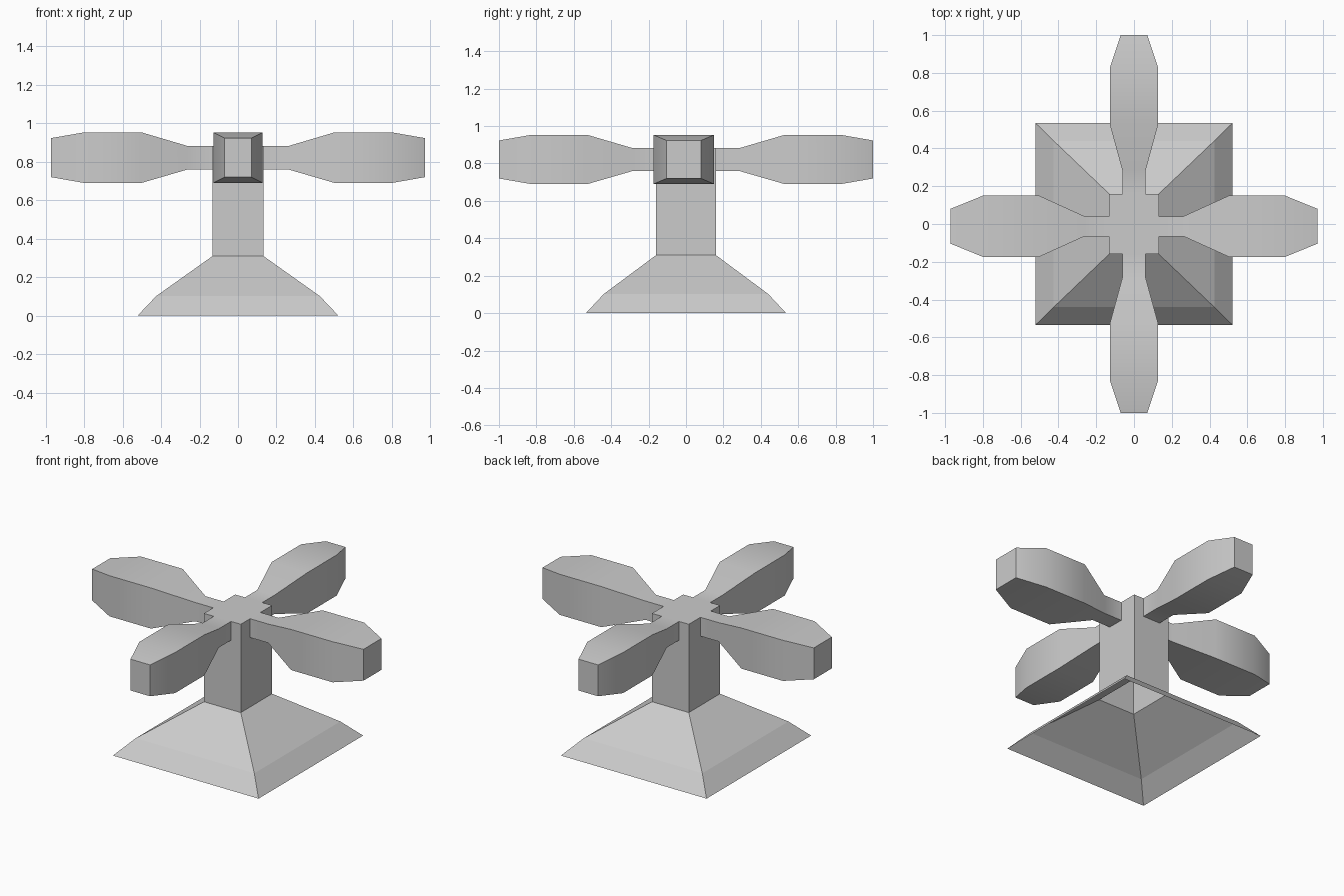
import bpy, bmesh
from mathutils import Matrix
from math import radians

if "Cube" in bpy.data.objects:
    bpy.data.objects.remove(bpy.data.objects["Cube"])

POST_X, POST_Y = 0.132, 0.16      # post half sizes
NECK_LOW, TOP = 0.76, 0.882       # height range of the blade necks
NECK_X, NECK_Y = 0.062, 0.053     # neck half widths of the y blades / x blades
SHIFT = -0.012                    # sideways offset of the x blades


def finish(name, bm, flat_faces=()):
    """Turn a bmesh into an object, smooth except across sharp edges."""
    flat = [f.index for f in flat_faces]
    bmesh.ops.remove_doubles(bm, verts=bm.verts, dist=1e-5)
    bmesh.ops.recalc_face_normals(bm, faces=bm.faces)
    mesh = bpy.data.meshes.new(name)
    bm.to_mesh(mesh)
    bm.free()
    obj = bpy.data.objects.new(name, mesh)
    bpy.context.collection.objects.link(obj)
    bpy.ops.object.select_all(action='DESELECT')
    obj.select_set(True)
    bpy.context.view_layer.objects.active = obj
    bpy.ops.object.shade_smooth_by_angle(angle=radians(48))
    for i in flat:
        mesh.polygons[i].use_smooth = False


def loft(bm, rings):
    """Join successive rings of four points with side faces."""
    loops = [[bm.verts.new(p) for p in ring] for ring in rings]
    for a, b in zip(loops, loops[1:]):
        for i in range(4):
            j = (i + 1) % 4
            bm.faces.new((a[i], a[j], b[j], b[i]))
    return loops


def rect(hx, hy, z):
    return [(-hx, -hy, z), (hx, -hy, z), (hx, hy, z), (-hx, hy, z)]


# Hollow pedestal, open underneath, with a flat-shaded lower band
bm = bmesh.new()
loft(bm, [rect(0.522, 0.535, 0), rect(0.425, 0.44, 0.102), rect(POST_X, POST_Y, 0.31)])
bm.faces.ensure_lookup_table()
bm.faces.index_update()
finish("pedestal", bm, bm.faces[:4])

# Hollow post: four walls notched for the necks, and a flat top
bm = bmesh.new()
rim = []
for turn, half, out, neck, mid in ((0, POST_X, POST_Y, NECK_X, 0), (90, POST_Y, POST_X, NECK_Y, SHIFT),
                                   (180, POST_X, POST_Y, NECK_X, 0), (270, POST_Y, POST_X, NECK_Y, -SHIFT)):
    outline = [(-half, 0.31), (half, 0.31), (half, TOP), (mid + neck, TOP), (mid + neck, NECK_LOW),
               (mid - neck, NECK_LOW), (mid - neck, TOP), (-half, TOP)]
    spin = Matrix.Rotation(radians(turn), 3, 'Z')
    wall = [bm.verts.new(spin @ Matrix.Translation((a, -out, z)).translation) for a, z in outline]
    bm.faces.new(wall)
    rim += [wall[i].co.copy() for i in (7, 6, 3)]
bm.faces.new([bm.verts.new(p) for p in rim])
finish("post", bm)

# Blades: stations of (distance, half width, low z, high z)
X_BLADE = [(POST_X, NECK_Y, NECK_LOW, TOP), (0.262, NECK_Y, NECK_LOW, TOP),
           (0.502, 0.162, 0.69, 0.953), (0.8, 0.162, 0.69, 0.953), (0.972, 0.092, 0.72, 0.923)]
Y_BLADE = [(POST_Y, NECK_X, NECK_LOW, TOP), (0.285, NECK_X, NECK_LOW, TOP),
           (0.527, 0.128, 0.69, 0.953), (0.828, 0.128, 0.69, 0.953), (1.0, 0.07, 0.72, 0.923)]


def blade(name, stations, axis, side):
    bm = bmesh.new()
    rings = []
    for d, w, low, high in stations:
        corners = [(-w, low), (w, low), (w, high), (-w, high)]
        if axis == 'x':
            rings.append([(side * d, SHIFT + a, z) for a, z in corners])
        else:
            rings.append([(a, side * d, z) for a, z in corners])
    bm.faces.new(loft(bm, rings)[-1])
    finish(name, bm)


blade("right_blade", X_BLADE, 'x', 1)
blade("left_blade", X_BLADE, 'x', -1)
blade("back_blade", Y_BLADE, 'y', 1)
blade("front_blade", Y_BLADE, 'y', -1)
